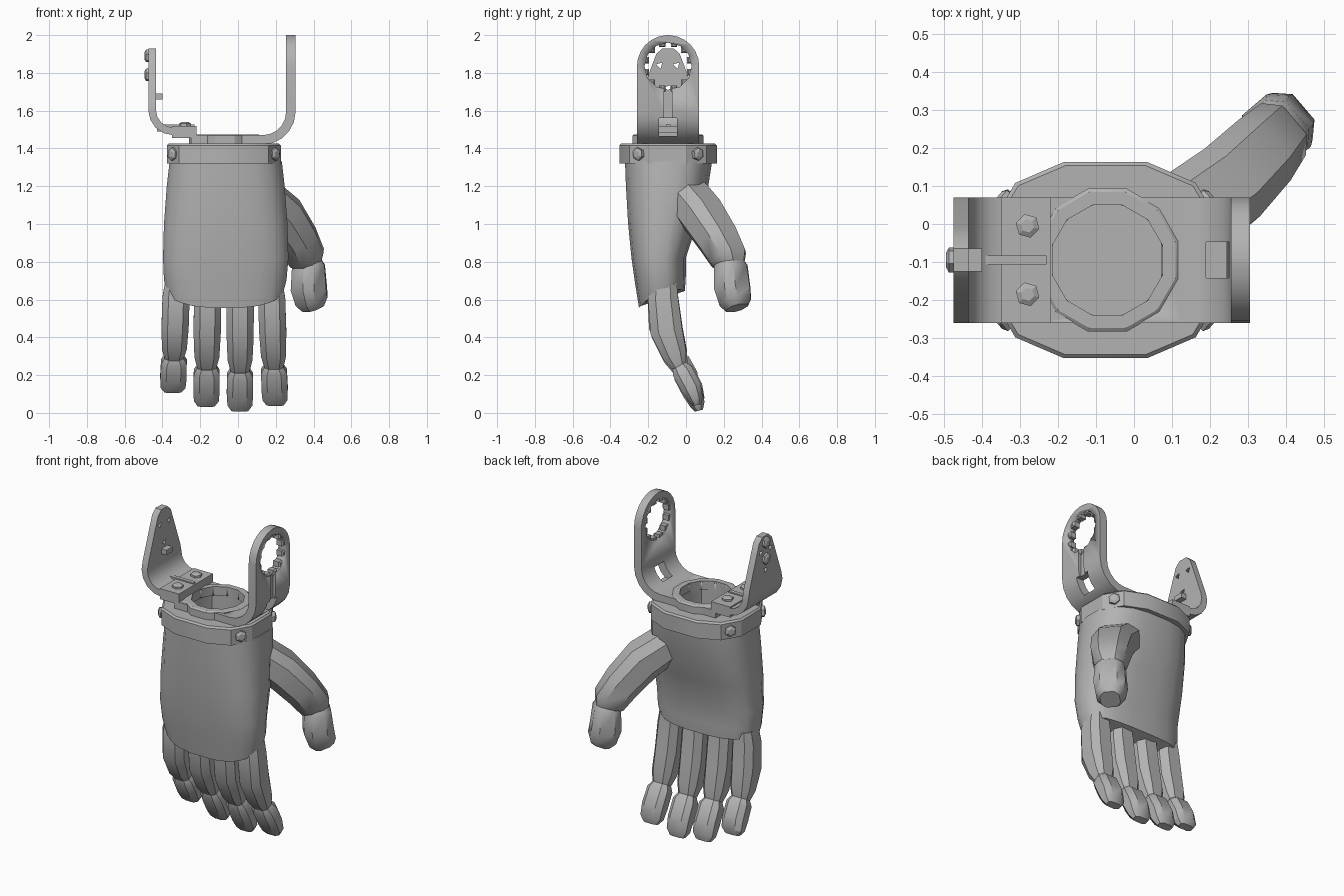
import bpy, bmesh, math
from mathutils import Vector

cube = bpy.data.objects.get("Cube")
if cube:
    bpy.data.objects.remove(cube, do_unlink=True)

grey = bpy.data.materials.new("neutral grey")
grey.use_nodes = True
grey.diffuse_color = (0.45, 0.45, 0.45, 1)
grey.node_tree.nodes["Principled BSDF"].inputs["Base Color"].default_value = (0.45, 0.45, 0.45, 1)

CX, CY = -0.075, -0.095      # wrist axis


def loft(name, rings, closed=False, smooth=30):
    """Skin a list of equal-length rings; cap the ends unless closed."""
    bm = bmesh.new()
    loops = [[bm.verts.new(p) for p in ring] for ring in rings]
    n = len(loops[0])
    pairs = list(zip(loops, loops[1:]))
    if closed:
        pairs.append((loops[-1], loops[0]))
    for a, b in pairs:
        for i in range(n):
            j = (i + 1) % n
            bm.faces.new((a[i], a[j], b[j], b[i]))
    if not closed:
        bm.faces.new(loops[0])
        bm.faces.new(loops[-1])
    bmesh.ops.recalc_face_normals(bm, faces=bm.faces)
    mesh = bpy.data.meshes.new(name)
    bm.to_mesh(mesh)
    bm.free()
    mesh.materials.append(grey)
    ob = bpy.data.objects.new(name, mesh)
    bpy.context.collection.objects.link(ob)
    if smooth:
        activate(ob)
        bpy.ops.object.shade_smooth_by_angle(angle=math.radians(smooth))
    return ob


def activate(ob):
    bpy.ops.object.select_all(action='DESELECT')
    ob.select_set(True)
    bpy.context.view_layer.objects.active = ob


def oval(n, cx, cy, z, rx, ry, power=2.0):
    """Horizontal superellipse ring with a flat side to the front."""
    ring = []
    for i in range(n):
        t = 2 * math.pi * (i + 0.5) / n
        c, s = math.cos(t), math.sin(t)
        x = math.copysign(abs(c) ** (2 / power), c)
        y = math.copysign(abs(s) ** (2 / power), s)
        ring.append(Vector((cx + rx * x, cy + ry * y, z)))
    return ring


def limb(name, sections, side, smooth=30):
    """Chamfered box section swept through (centre, half width, half depth)."""
    side = Vector(side).normalized()
    pts = [Vector(s[0]) for s in sections]
    shape = [(1, .5), (.55, 1), (-.55, 1), (-1, .5), (-1, -.5), (-.55, -1), (.55, -1), (1, -.5)]
    rings = []
    for i, (_, a, b) in enumerate(sections):
        tangent = pts[min(i + 1, len(pts) - 1)] - pts[max(i - 1, 0)]
        v = tangent.cross(side).normalized()
        rings.append([pts[i] + side * a * p + v * b * q for p, q in shape])
    return loft(name, rings, smooth=smooth)


def strip(name, path, thick):
    """Bent flat bar: path of (x, z, half width in y)."""
    rings = []
    for i, (x, z, h) in enumerate(path):
        p, q = path[max(i - 1, 0)], path[min(i + 1, len(path) - 1)]
        d = Vector((q[0] - p[0], q[1] - p[1])).normalized() * thick / 2
        rings.append([(x + s * d.y, CY + t * h, z - s * d.x)
                      for s, t in ((1, -1), (1, 1), (-1, 1), (-1, -1))])
    return loft(name, rings)


def box(name, lo, hi):
    return loft(name, [[(x, y, z) for x, y in ((lo[0], lo[1]), (hi[0], lo[1]), (hi[0], hi[1]), (lo[0], hi[1]))]
                       for z in (lo[2], hi[2])], smooth=0)


def stud(name, loc, direction, r, depth, sides=6):
    """Small bolt head standing out from loc."""
    w = Vector(direction).normalized()
    u = w.orthogonal().normalized()
    v = w.cross(u)
    rings = []
    for off, k in ((-depth, 1), (depth * 0.6, 1), (depth, 0.55)):
        rings.append([Vector(loc) + w * off + (u * math.cos(t) + v * math.sin(t)) * r * k
                      for t in (2 * math.pi * i / sides for i in range(sides))])
    return loft(name, rings, smooth=0)


def cut(target, cutter):
    mod = target.modifiers.new("cut", 'BOOLEAN')
    mod.operation, mod.solver, mod.object = 'DIFFERENCE', 'EXACT', cutter
    activate(target)
    bpy.ops.object.modifier_apply(modifier=mod.name)
    bpy.data.objects.remove(cutter, do_unlink=True)


# Palm: lower rings droop at the front centre
palm = []
for z, x0, x1, y0, y1, slope, lift in (
        (1.33, -.365, .235, -.325, .14, 0, 0), (1.2, -.38, .25, -.32, .12, 0, 0),
        (1.0, -.395, .265, -.308, .06, 0, 0), (.82, -.40, .27, -.29, .0, 0, 0),
        (.70, -.395, .26, -.27, .0, .02, .01), (.60, -.375, .24, -.25, -.005, .045, .04)):
    ring = oval(20, (x0 + x1) / 2, (y0 + y1) / 2, z, (x1 - x0) / 2, (y1 - y0) / 2, 2.7)
    for p in ring:
        p.z += slope * (p.y - (y0 + y1) / 2) / ((y1 - y0) / 2)
        p.z += lift * abs((p.x - (x0 + x1) / 2) / ((x1 - x0) / 2)) ** 3
    palm.append(ring)
loft("palm", palm, smooth=40)

# Fingers
finger_side = ((-.12, .70, .07), (-.12, .60, .08), (-.10, .42, .085), (-.055, .29, .065), (-.03, .225, .04))
tip_side = ((-.03, .23, .04), (-.012, .20, .055), (.035, .11, .055), (.06, .045, .04), (.068, .012, .022))
for name, top, low, lift, back in (("little", -.325, -.345, .10, -.03), ("ring", -.16, -.168, .025, 0),
                                   ("middle", .012, .01, 0, 0), ("index", .175, .197, .03, -.01)):
    for part, side, widths in (("finger", finger_side, (.06, .072, .072, .066, .05)),
                               ("fingertip", tip_side, (.05, .068, .07, .066, .045))):
        sections = []
        for (y, z, b), a in zip(side, widths):
            f = (0.7 - z) / 0.7
            sections.append(((top + (low - top) * f, y + back * f, z + lift * f), a, b))
        limb(f"{name}_{part}", sections, (1, 0, 0))

# Thumb
across = (-.65, .76, 0)
limb("thumb_base", [((.08, -.02, 1.19), .12, .09), ((.23, .085, 1.05), .115, .105),
                    ((.315, .17, .92), .105, .098), ((.365, .225, .82), .09, .09),
                    ((.375, .24, .78), .065, .065)], across, 40)
limb("thumb_tip", [((.372, .235, .81), .065, .06), ((.373, .237, .78), .085, .075),
                   ((.375, .245, .66), .09, .085), ((.39, .26, .59), .08, .078),
                   ((.40, .27, .555), .055, .055)], across, 40)

# Cuff ring with its four bolts
loft("cuff", [oval(12, CX, CY, z, rx, ry, 2.6) for z, rx, ry in
              ((1.32, .31, .265), (1.415, .31, .265), (1.425, .30, .255), (1.425, .15, .15), (1.32, .15, .15))],
     closed=True)
for sx in (-1, 1):
    for sy in (-1, 1):
        stud("cuff_bolt", (CX + sx * .268, CY + sy * .155, 1.37), (sx * .75, sy * .65, 0), .034, .02)

# Collar around the wrist opening
loft("collar", [oval(12, -.07, CY, z, r, r) for z, r in
                ((1.42, .195), (1.468, .195), (1.475, .185), (1.475, .15), (1.42, .15))], closed=True)

# Large bracket: base plate, bend and round-topped arm
W = .165
path = [(-.25, 1.445, W), (.0, 1.445, W)]
path += [(.13 + .15 * math.sin(t), 1.595 - .15 * math.cos(t), W) for t in (math.pi * i / 10 for i in range(6))]
path += [(.28, 1.835 + W * math.sin(t), W * math.cos(t)) for t in (math.pi * i / 12.5 for i in range(7))]
bracket = strip("large_bracket", path, .05)
cut(bracket, loft("wrist_cutter", [oval(24, -.07, CY, z, .15, .15) for z in (1.3, 1.6)]))
cut(bracket, loft("arm_cutter", [[(x, CY + .125 * math.cos(t), 1.835 + .125 * math.sin(t))
                                  for t in (math.pi * i / 6 for i in range(12))] for x in (.2, .35)]))
cut(bracket, box("window_cutter", (.19, CY - .047, 1.465), (.36, CY + .047, 1.56)))
cut(bracket, box("groove_cutter", (.288, CY - .022, 1.5), (.36, CY + .022, 1.74)))

# Teeth around the arm opening
for i in range(12):
    t = math.pi * (i + .5) / 6
    c = Vector((.28, CY + .122 * math.cos(t), 1.835 + .122 * math.sin(t)))
    stud("arm_tooth", c, (1, 0, 0), .024, .022, 4)

# Small bracket: bend and tapered arm
path = [(-.25, 1.49, W), (-.34, 1.49, W)]
path += [(-.34 - .115 * math.sin(t), 1.605 - .115 * math.cos(t), W) for t in (math.pi * i / 8 for i in range(1, 5))]
path += [(-.455, 1.65, .155), (-.455, 1.84, .085), (-.455, 1.9, .062), (-.455, 1.93, .03)]
path = [(x, z, h) for x, z, h in path]
small = strip("small_bracket", path[::-1], .04)
for dy, z in ((-.045, 1.84), (.045, 1.84), (0, 1.72)):
    cut(small, stud("pin_cutter", (-.455, CY + dy, z), (1, 0, 0), .02, .06, 3))
box("bracket_foot", (-.35, CY - W, 1.455), (-.22, CY + W, 1.52))
box("bracket_rib", (-.43, CY - .012, 1.49), (-.23, CY + .012, 1.527))
box("bracket_peg", (-.445, CY - .03, 1.66), (-.40, CY + .03, 1.69))
for dy in (-.09, .09):
    stud("foot_bolt", (-.28, CY + dy, 1.52), (0, 0, 1), .032, .02)
for z in (1.79, 1.89):
    stud("arm_bolt", (-.475, CY, z), (-1, 0, 0), .034, .02)
